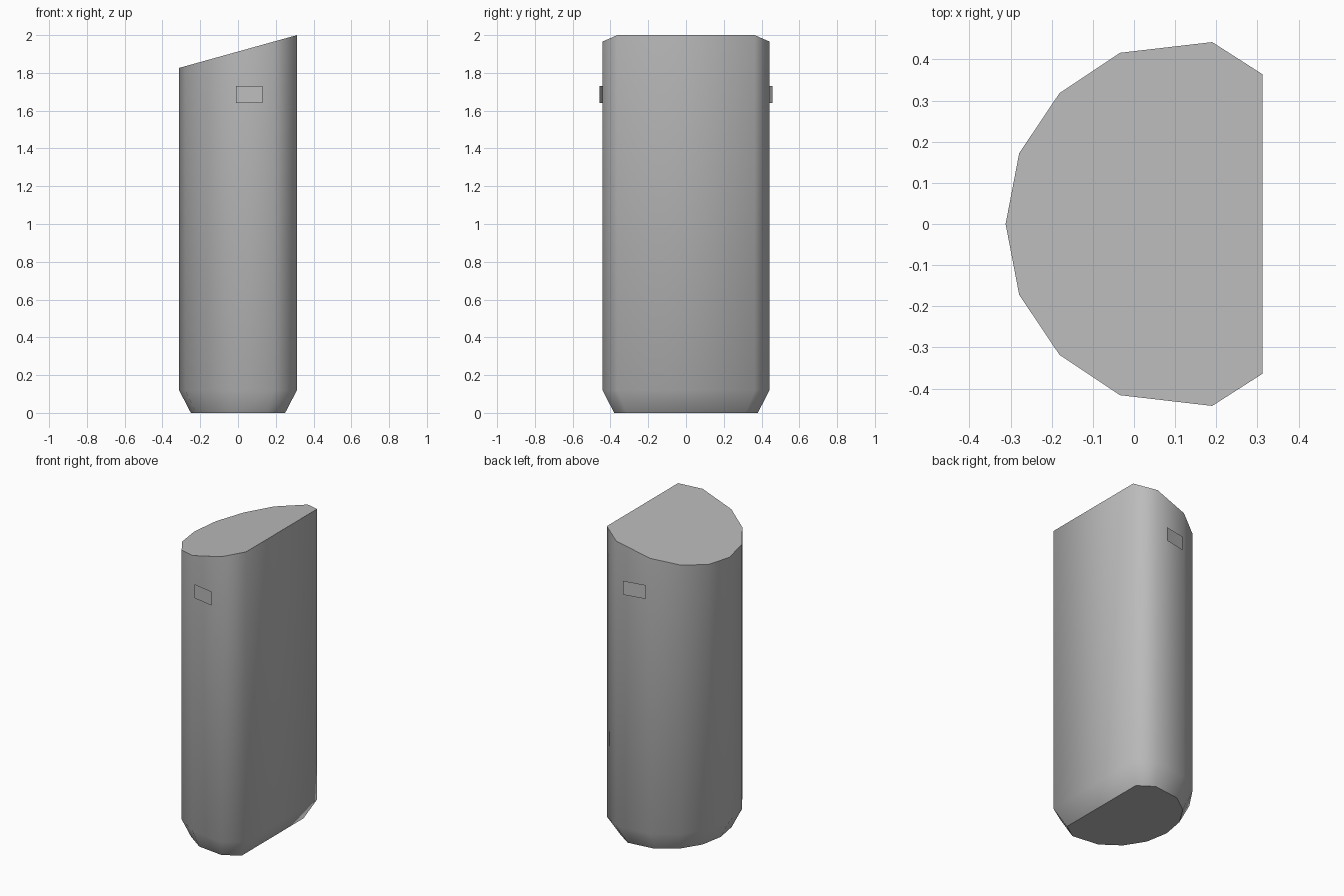
import bpy, bmesh

cube = bpy.data.objects.get("Cube")
if cube:
    bpy.data.objects.remove(cube, do_unlink=True)

grey = bpy.data.materials.new("plain_grey")
grey.use_nodes = True
colour = (0.5, 0.5, 0.5, 1)
grey.diffuse_color = colour
grey.node_tree.nodes["Principled BSDF"].inputs["Base Color"].default_value = colour


def make_object(name, bm):
    mesh = bpy.data.meshes.new(name)
    bm.to_mesh(mesh)
    bm.free()
    mesh.materials.append(grey)
    obj = bpy.data.objects.new(name, mesh)
    bpy.context.collection.objects.link(obj)
    return obj


# D-shaped outline: half of it from the nose to the flat side, then mirrored
half = [(-0.312, 0), (-0.279, -0.172), (-0.181, -0.318),
        (-0.034, -0.416), (0.19, -0.442), (0.312, -0.364)]
outline = half + [(x, -y) for x, y in reversed(half[1:])]


def top_height(x):
    return 1.913 + 0.278 * x


# Body: tapered foot, straight wall, slanted top
bm = bmesh.new()
foot = [bm.verts.new((x * 0.8, y * 0.86, 0)) for x, y in outline]
wall = [bm.verts.new((x, y, 0.12)) for x, y in outline]
rim = [bm.verts.new((x, y, top_height(x))) for x, y in outline]
for low, high in ((foot, wall), (wall, rim)):
    for i in range(len(outline)):
        j = (i + 1) % len(outline)
        bm.faces.new((low[i], low[j], high[j], high[i]))
caps = [bm.faces.new(foot[::-1]), bm.faces.new(rim)]
for face in bm.faces:
    face.smooth = face not in caps
for cap in caps:
    for edge in cap.edges:
        edge.smooth = False
make_object("body", bm)

# Small plates standing just off each side wall
for name, side in (("front_plate", -1), ("back_plate", 1)):
    bm = bmesh.new()
    corners = [(-0.01, 0.43, 1.64), (0.13, 0.457, 1.64),
               (0.13, 0.457, 1.73), (-0.01, 0.43, 1.73)]
    verts = [bm.verts.new((x, y * side, z)) for x, y, z in corners]
    bm.faces.new(verts if side < 0 else verts[::-1])
    make_object(name, bm)
